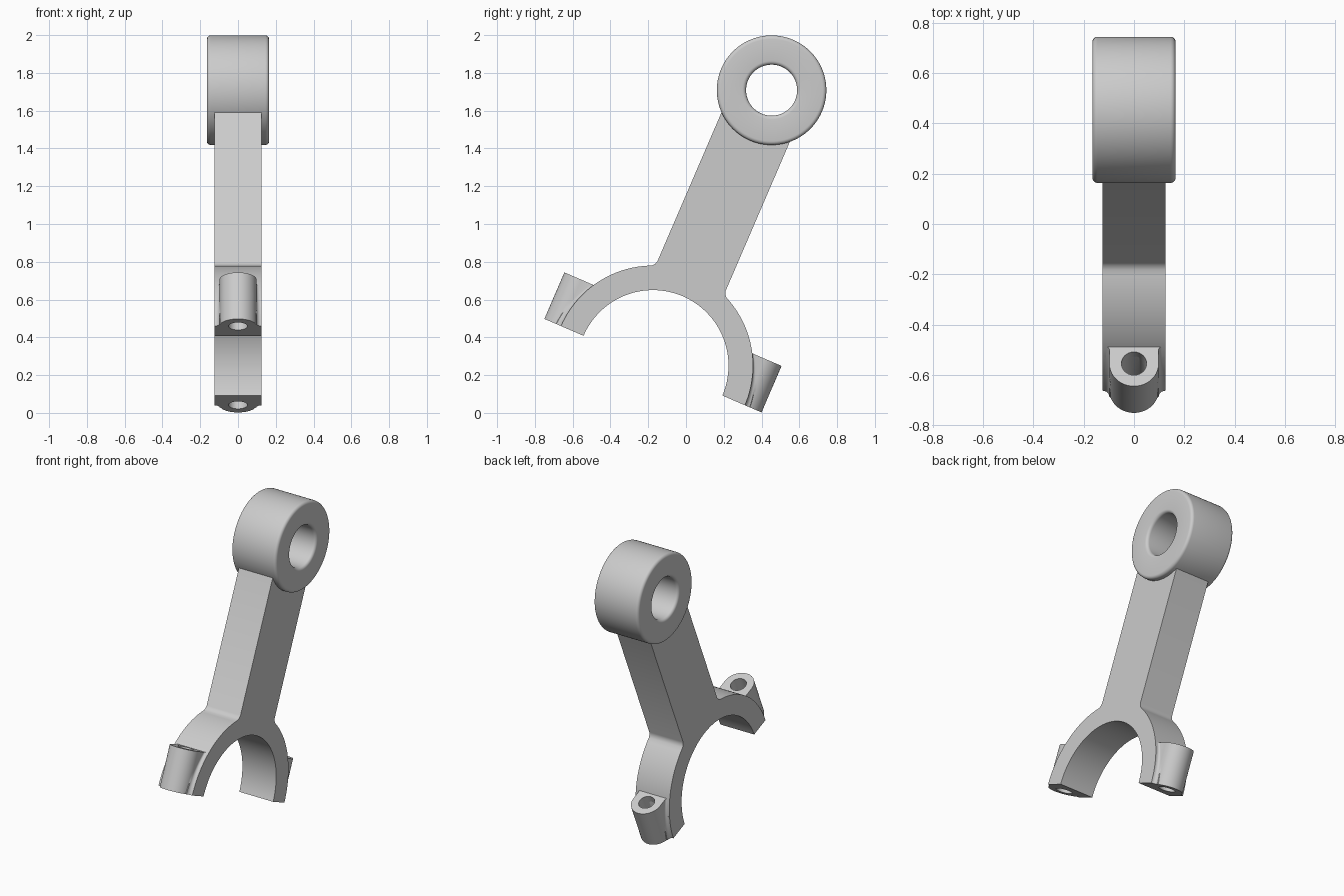
import bpy, bmesh
from math import sin, cos, asin, sqrt, pi, radians

cube = bpy.data.objects.get("Cube")
if cube:
    bpy.data.objects.remove(cube, do_unlink=True)

# Rod frame: x = width, y = across the rod, z = along the rod
TILT = radians(-23.3)
ORIGIN = (0, -0.175, 0.25)
LENGTH = 1.588                  # distance between bearing centres
HALF = 0.125                    # half thickness of rod and fork
INNER, OUTER = 0.40, 0.53       # fork radii
EYE_IN, EYE_OUT, EYE_HALF, ROUND = 0.135, 0.29, 0.165, 0.02
LUG_R, LUG_Y, LUG_H, BOLT_R = 0.098, 0.528, 0.268, 0.05

steel = bpy.data.materials.new("steel grey")
steel.use_nodes = True
steel.diffuse_color = (0.6, 0.6, 0.6, 1)
steel.node_tree.nodes["Principled BSDF"].inputs["Base Color"].default_value = (0.6, 0.6, 0.6, 1)


def loft(name, sections, closed=False):
    """Skin a row of equal-length loops; cap the ends unless closed."""
    bm = bmesh.new()
    loops = [[bm.verts.new(p) for p in s] for s in sections]
    pairs = list(zip(loops, loops[1:]))
    if closed:
        pairs.append((loops[-1], loops[0]))
    else:
        bm.faces.new(loops[0])
        bm.faces.new(loops[-1])
    for a, b in pairs:
        for i in range(len(a)):
            j = (i + 1) % len(a)
            bm.faces.new((a[i], a[j], b[j], b[i]))
    bmesh.ops.recalc_face_normals(bm, faces=bm.faces)
    mesh = bpy.data.meshes.new(name)
    bm.to_mesh(mesh)
    bm.free()
    mesh.materials.append(steel)
    obj = bpy.data.objects.new(name, mesh)
    bpy.context.collection.objects.link(obj)
    obj.location = ORIGIN
    obj.rotation_euler = (TILT, 0, 0)
    return obj


def select(obj):
    bpy.ops.object.select_all(action='DESELECT')
    obj.select_set(True)
    bpy.context.view_layer.objects.active = obj


def arc(radius, start, end, steps):
    angles = [radians(start + (end - start) * i / steps) for i in range(steps + 1)]
    return [(radius * cos(a), radius * sin(a)) for a in angles]


# Fork and shank: one flat outline extruded across the width
side = arc(OUTER, 0, 66, 24) + [(0.203, 0.498), (0.197, 0.515), (0.197, LENGTH - 0.17)]
outline = side + [(-y, z) for y, z in reversed(side)] + arc(INNER, 180, 0, 64)
body = loft("fork_and_shank", [[(x, y, z) for y, z in outline] for x in (-HALF, HALF)])

# Eye: rounded rectangle revolved about the pin axis
profile = []
for sx, sr, start in ((1, 1, 0), (-1, 1, 90), (-1, -1, 180), (1, -1, 270)):
    cx = sx * (EYE_HALF - ROUND)
    cr = (EYE_OUT - ROUND) if sr > 0 else (EYE_IN + ROUND)
    profile += [(cx + dx, cr + dr) for dx, dr in arc(ROUND, start, start + 90, 5)]
turns = [2 * pi * i / 96 for i in range(96)]
eye = loft("pin_eye", [[(x, r * cos(t), LENGTH + r * sin(t)) for x, r in profile]
                       for t in turns], closed=True)


def lug_section(z, sign):
    """Round nose running into the fork rim with a small flared fillet."""
    rim = sqrt(OUTER ** 2 - z ** 2)
    flare = (HALF - LUG_R) * (1 - 0.6 * z / LUG_H)
    half = [(LUG_R + flare, rim - 0.004)]
    for i in range(6):
        t = pi / 2 * i / 5
        half.append((LUG_R + flare * (1 - sin(t)), rim + flare * (1 - cos(t))))
    first = asin(max(0, rim + flare - LUG_Y + 0.002) / LUG_R)
    for i in range(15):
        t = first + (pi / 2 - first) * i / 14
        half.append((LUG_R * cos(t), LUG_Y + LUG_R * sin(t)))
    loop = half + [(-x, y) for x, y in reversed(half[:-1])]
    return [(x, sign * y, z) for x, y in loop]


def bolt_cutter(sign):
    ring = arc(BOLT_R, 0, 360 - 7.5, 47)
    return loft("bolt_cutter", [[(x, sign * LUG_Y + y, z) for x, y in ring]
                                for z in (-0.1, LUG_H + 0.1)])


def drill(obj, cutter):
    mod = obj.modifiers.new("bolt_hole", 'BOOLEAN')
    mod.operation = 'DIFFERENCE'
    mod.solver = 'EXACT'
    mod.object = cutter
    select(obj)
    bpy.ops.object.modifier_apply(modifier=mod.name)


# Bolt lugs on both fork tips, drilled together with the fork
parts = [body, eye]
for name, sign in (("front_bolt_lug", -1), ("back_bolt_lug", 1)):
    lug = loft(name, [lug_section(LUG_H * i / 12, sign) for i in range(13)])
    cutter = bolt_cutter(sign)
    cutter.hide_render = True
    bpy.context.view_layer.update()
    drill(lug, cutter)
    drill(body, cutter)
    bpy.data.objects.remove(cutter, do_unlink=True)
    parts.append(lug)

for part in parts:
    select(part)
    bpy.ops.object.shade_smooth_by_angle(angle=radians(30))
